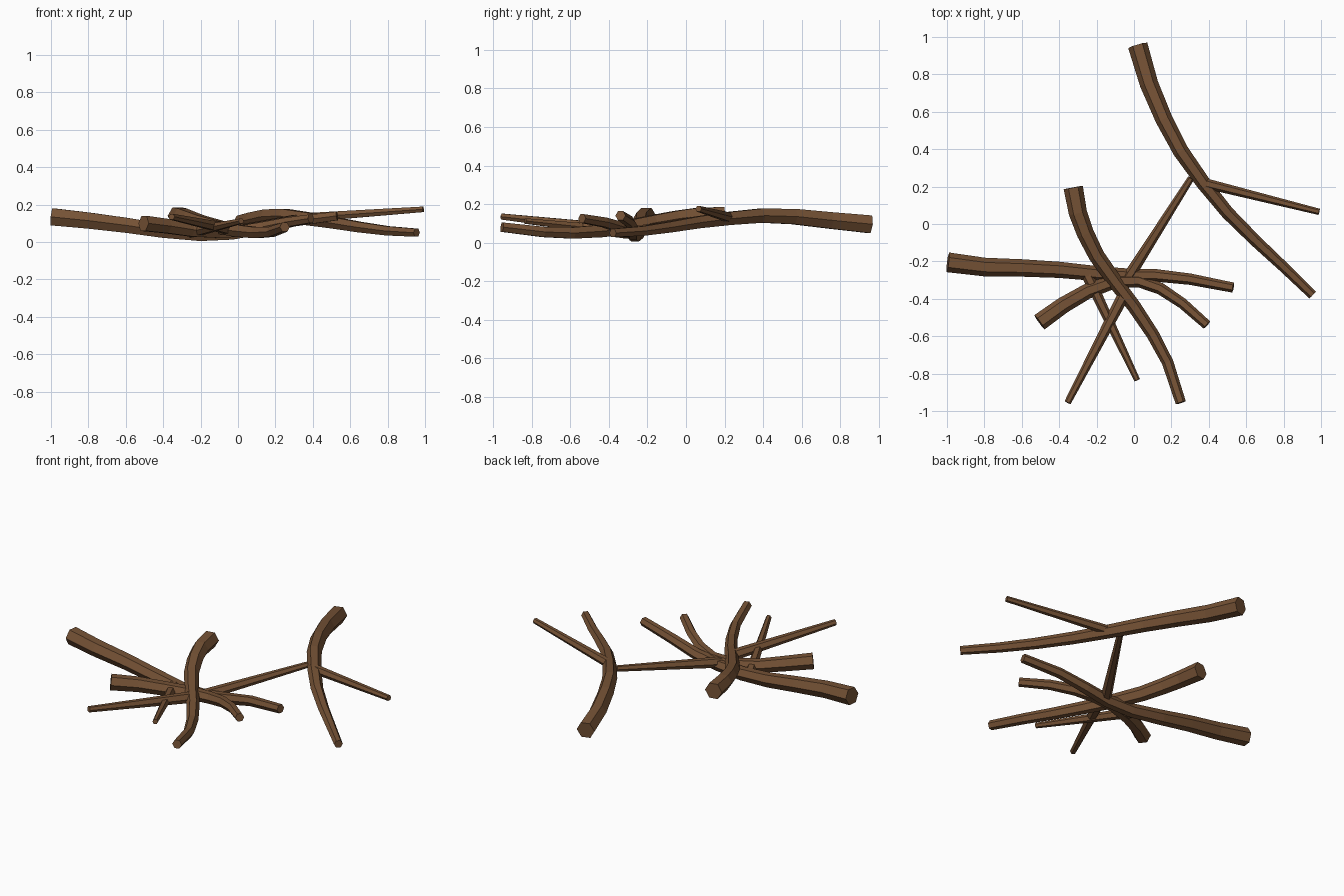
import bpy, bmesh
from math import cos, sin, pi
from mathutils import Vector

cube = bpy.data.objects.get("Cube")
if cube:
    bpy.data.objects.remove(cube, do_unlink=True)

bark = bpy.data.materials.new("bark_brown")
bark.use_nodes = True
BROWN = (0.18, 0.085, 0.036, 1)
bark.diffuse_color = BROWN
bark.node_tree.nodes["Principled BSDF"].inputs["Base Color"].default_value = BROWN
bark.node_tree.nodes["Principled BSDF"].inputs["Roughness"].default_value = 0.9

SIDES = 6


def branch(name, points, r_start, r_end):
    """Tapered six-sided tube with flat top, swept along points."""
    pts = [Vector(p) for p in points]
    bm = bmesh.new()
    rings = []
    for i, p in enumerate(pts):
        t = (pts[min(i + 1, len(pts) - 1)] - pts[max(i - 1, 0)]).normalized()
        side = t.cross(Vector((0, 0, 1))).normalized()
        up = side.cross(t)
        r = r_start + (r_end - r_start) * i / (len(pts) - 1)
        rings.append([bm.verts.new(p + r * (cos(a) * side + sin(a) * up))
                      for a in (2 * pi * k / SIDES for k in range(SIDES))])
    for a, b in zip(rings, rings[1:]):
        for k in range(SIDES):
            n = (k + 1) % SIDES
            bm.faces.new((a[k], a[n], b[n], b[k]))
    bm.faces.new(rings[0])
    bm.faces.new(rings[-1])
    bmesh.ops.recalc_face_normals(bm, faces=bm.faces)
    mesh = bpy.data.meshes.new(name)
    bm.to_mesh(mesh)
    bm.free()
    mesh.materials.append(bark)
    bpy.context.collection.objects.link(bpy.data.objects.new(name, mesh))


# Long bent branches
branch("back_branch", [(.02, .955, .095), (.08, .75, .115), (.16, .56, .135),
                       (.25, .39, .14), (.37, .22, .125), (.5, .06, .105),
                       (.65, -.09, .08), (.8, -.23, .06), (.955, -.38, .05)],
       .053, .025)
branch("cross_branch", [(-.995, -.205, .135), (-.8, -.23, .115), (-.6, -.235, .09),
                        (-.4, -.245, .06), (-.2, -.265, .04), (-.03, -.275, .045),
                        (.12, -.275, .07), (.3, -.295, .11), (.53, -.34, .14)],
       .053, .027)
branch("short_branch", [(-.505, -.525, .1), (-.38, -.435, .085), (-.25, -.36, .065),
                        (-.1, -.305, .055), (.03, -.305, .06), (.14, -.345, .08),
                        (.26, -.425, .105), (.39, -.54, .125)], .047, .026)
branch("front_branch", [(-.325, .195, .14), (-.3, .06, .138), (-.26, -.05, .125),
                        (-.2, -.17, .105), (-.1, -.31, .08), (0, -.44, .06),
                        (.1, -.59, .05), (.18, -.74, .055), (.25, -.955, .08)],
       .052, .028)

# Straight side twigs
branch("right_twig", [(.35, .225, .13), (.99, .065, .175)], .028, .017)
branch("linking_twig", [(-.04, -.3, .055), (.305, .245, .13)], .032, .018)
branch("long_front_twig", [(-.05, -.37, .07), (-.355, -.955, .135)], .033, .018)
branch("short_front_twig", [(-.255, -.26, .05), (.017, -.835, .112)], .032, .016)
